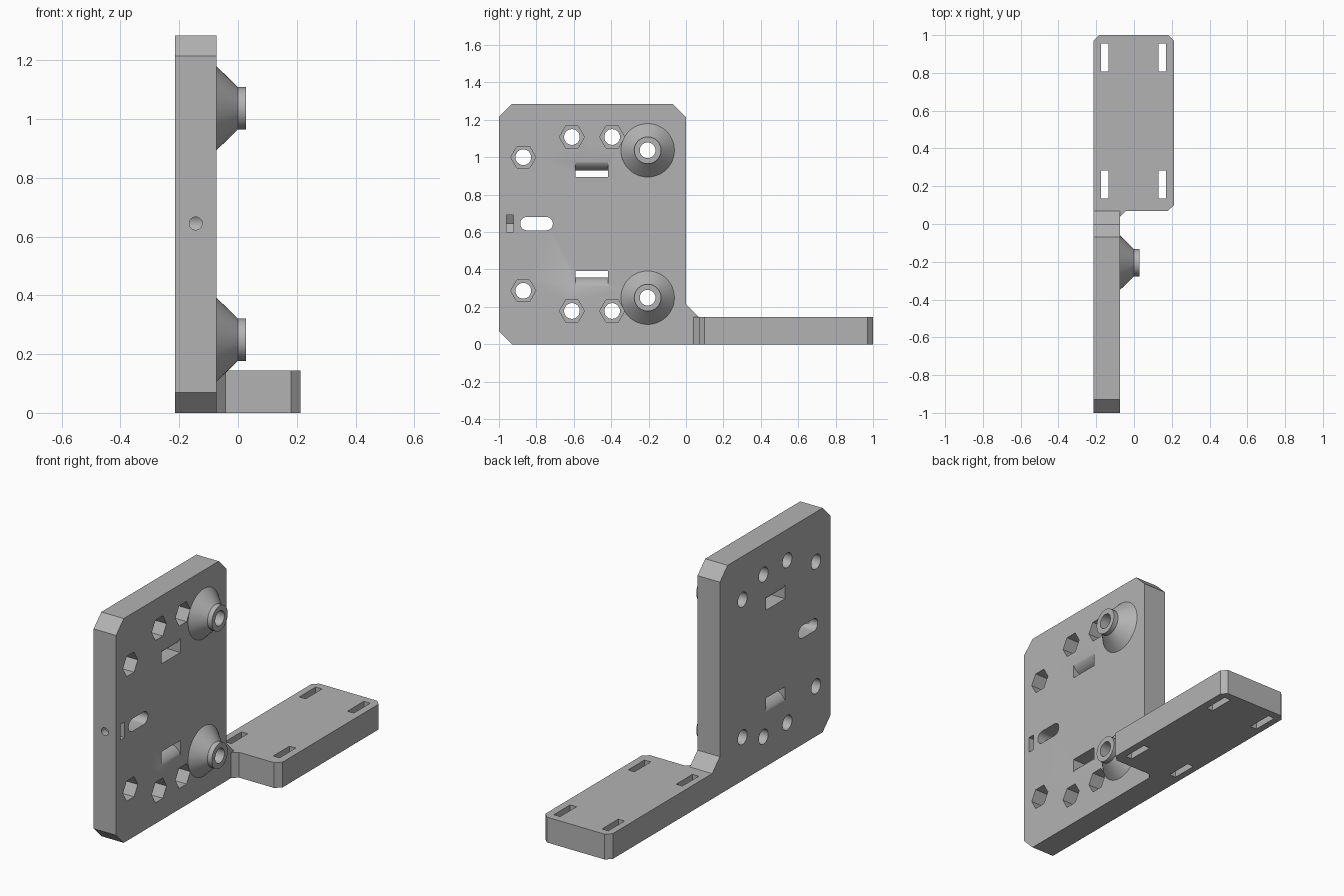
import bpy, bmesh
from math import cos, sin, pi, radians, asin

if "Cube" in bpy.data.objects:
    bpy.data.objects.remove(bpy.data.objects["Cube"], do_unlink=True)

BACK, FACE = -0.215, -0.073      # plate thickness along x
MID_X, MID_Z = -0.144, 0.643
DEPTH = 0.145                    # arm thickness

gray = bpy.data.materials.new("light gray")
gray.use_nodes = True
gray.diffuse_color = (0.45, 0.45, 0.45, 1)
gray.node_tree.nodes["Principled BSDF"].inputs["Base Color"].default_value = gray.diffuse_color


def loft(name, rings, axis):
    """Solid through (position, outline) rings stacked along an axis."""
    place = {"x": lambda t, u, v: (t, u, v),
             "y": lambda t, u, v: (u, t, v),
             "z": lambda t, u, v: (u, v, t)}[axis]
    bm = bmesh.new()
    loops = [[bm.verts.new(place(t, u, v)) for u, v in pts] for t, pts in rings]
    bm.faces.new(loops[0])
    bm.faces.new(loops[-1])
    for a, b in zip(loops, loops[1:]):
        for i in range(len(a)):
            j = (i + 1) % len(a)
            bm.faces.new((a[i], a[j], b[j], b[i]))
    bmesh.ops.recalc_face_normals(bm, faces=bm.faces)
    mesh = bpy.data.meshes.new(name)
    bm.to_mesh(mesh)
    bm.free()
    mesh.materials.append(gray)
    obj = bpy.data.objects.new(name, mesh)
    bpy.context.collection.objects.link(obj)
    return obj


def prism(name, pts, lo, hi, axis):
    return loft(name, [(lo, pts), (hi, pts)], axis)


def ring(u, v, r, n=48, start=0.0):
    return [(u + r * cos(start + 2 * pi * i / n), v + r * sin(start + 2 * pi * i / n))
            for i in range(n)]


def rect(u0, u1, v0, v1):
    return [(u0, v0), (u1, v0), (u1, v1), (u0, v1)]


def combine(op, tool):
    """Apply a boolean to the bracket and remove the tool."""
    mod = bracket.modifiers.new("bool", "BOOLEAN")
    mod.operation, mod.solver, mod.object = op, "EXACT", tool
    bpy.context.view_layer.objects.active = bracket
    bpy.ops.object.modifier_apply(modifier=mod.name)
    bpy.data.objects.remove(tool, do_unlink=True)


def cut(*args):
    combine("DIFFERENCE", prism("cutter", *args))


# Upright plate with chamfered corners and a sloped web to the arm
bracket = prism("bracket", [
    (-0.93, 0), (0.07, 0), (0.07, DEPTH), (0, 0.215), (0, 1.215),
    (-0.07, 1.285), (-0.93, 1.285), (-1, 1.215), (-1, 0.07)], BACK, FACE, "x")

# Flat mounting arm
combine("UNION", prism("arm", [
    (BACK, 0.02), (FACE, 0.02), (FACE, 0.04), (-0.043, 0.07), (0.18, 0.07),
    (0.212, 0.1), (0.212, 0.97), (0.182, 1), (-0.185, 1), (BACK, 0.97)], 0, DEPTH, "z"))

# Bolt positions, mirrored about the middle height
bolts = [(-0.87, 0.357), (-0.61, 0.465), (-0.395, 0.465)]
boss = (-0.205, 0.394)
for side in (1, -1):
    # Hexagonal nut pockets
    for y, dz in bolts:
        cut(ring(y, MID_Z + side * dz, 0.067, 6), FACE - 0.09, 0.1, "x")
    # Conical boss with a collar
    y, z = boss[0], MID_Z + side * boss[1]
    combine("UNION", loft("boss", [
        (FACE - 0.002, ring(y, z, 0.143)), (FACE, ring(y, z, 0.143)),
        (0, ring(y, z, 0.072)), (0.028, ring(y, z, 0.072))], "x"))

for side in (1, -1):
    # Through holes
    for y, dz in bolts + [boss]:
        cut(ring(y, MID_Z + side * dz, 0.042), -0.4, 0.2, "x")
    # Strap slots: one flat wall, one bulging wall
    half, sag, steps = 0.071, 0.048, 16
    r = (half * half + sag * sag) / (2 * sag)
    sweep = asin(half / r)
    arc = []
    for i in range(steps + 1):
        a = sweep * (2 * i / steps - 1)
        arc.append((MID_X + r * sin(a), MID_Z + side * (0.285 + r * (1 - cos(a)))))
    flat, wide = MID_Z + side * 0.252, MID_Z + side * 0.333
    cut([(-0.3, flat), (-0.3, wide)] + arc + [(0.0, wide), (0.0, flat)],
        -0.59, -0.418, "y")

# Round-ended adjustment slot
slot = [(y + 0.036 * cos(s + pi * i / 16), 0.645 + 0.036 * sin(s + pi * i / 16))
        for y, s in ((-0.748, -pi / 2), (-0.85, pi / 2)) for i in range(17)]
cut(slot, -0.4, 0.2, "x")

# Set-screw hole with its nut trap
cut(ring(MID_X, 0.645, 0.022, 32), -1.1, -0.86, "y")
cut([(0, 0.6), (0, 0.69), (-0.17, 0.69), (-0.196, 0.645), (-0.17, 0.6)],
    -0.96, -0.922, "y")

# Arm fixing slots
for x in (-0.156, 0.149):
    for y in (0.209, 0.881):
        cut(rect(x - 0.02, x + 0.02, y - 0.074, y + 0.074), -0.1, 0.3, "z")

# Smooth the round surfaces, keep the edges sharp
bpy.ops.object.select_all(action="DESELECT")
bracket.select_set(True)
bpy.context.view_layer.objects.active = bracket
bpy.ops.object.shade_smooth_by_angle(angle=radians(30))
